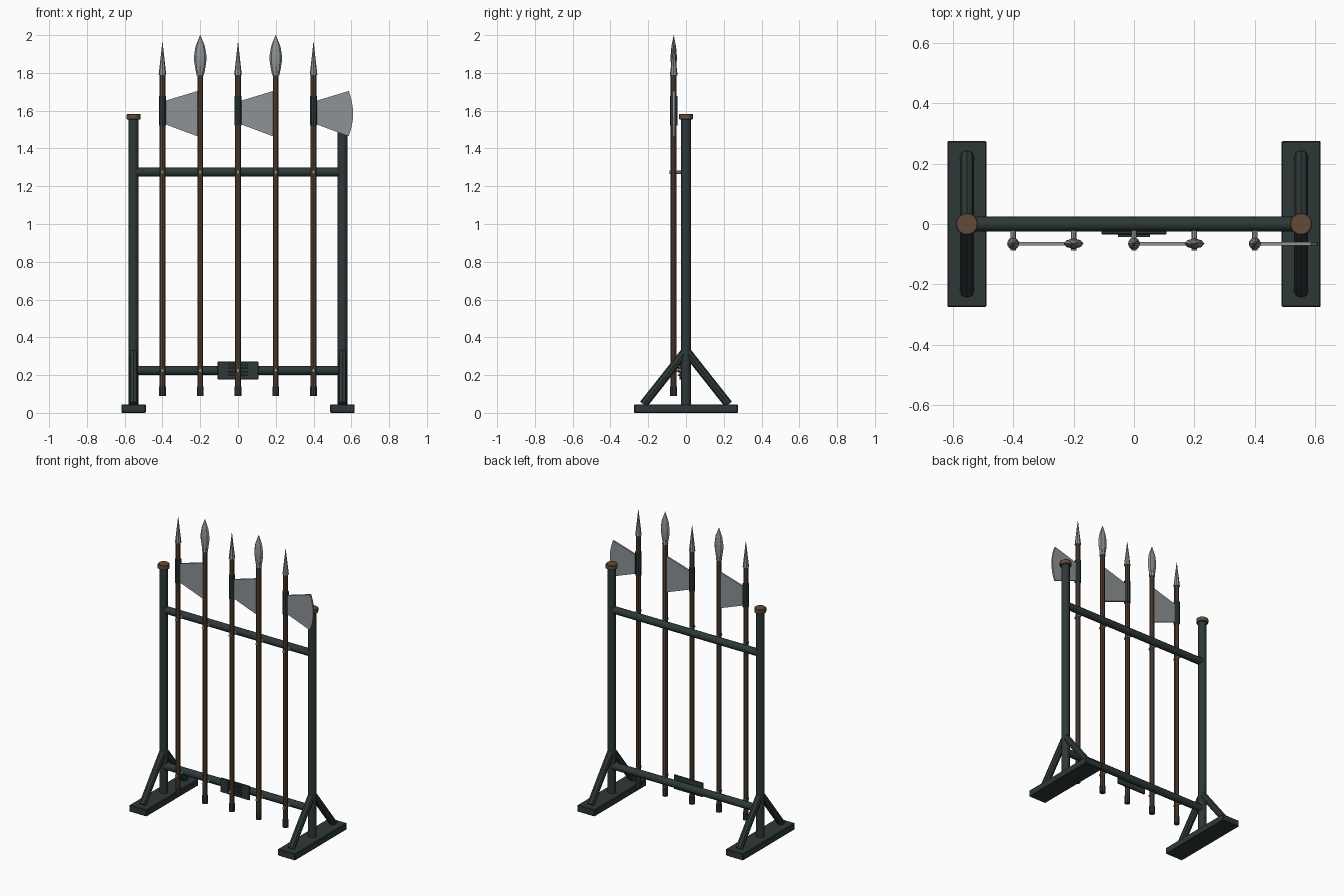
import bpy, bmesh, math
from mathutils import Vector

if "Cube" in bpy.data.objects:
    bpy.data.objects.remove(bpy.data.objects["Cube"])


def material(name, r, g, b):
    m = bpy.data.materials.new(name)
    m.diffuse_color = (r, g, b, 1)
    m.use_nodes = True
    m.node_tree.nodes["Principled BSDF"].inputs["Base Color"].default_value = m.diffuse_color
    return m


IRON = material("dark iron", 0.027, 0.040, 0.039)
WOOD = material("shaft wood", 0.100, 0.060, 0.037)
CAP = material("cap brown", 0.125, 0.071, 0.040)
STEEL = material("steel", 0.27, 0.29, 0.30)
PEG = material("peg metal", 0.33, 0.33, 0.31)
FERRULE = material("ferrule dark", 0.035, 0.043, 0.050)


def finish(name, bm, mat, smooth=False):
    bmesh.ops.recalc_face_normals(bm, faces=bm.faces)
    me = bpy.data.meshes.new(name)
    bm.to_mesh(me)
    bm.free()
    me.materials.append(mat)
    ob = bpy.data.objects.new(name, me)
    bpy.context.collection.objects.link(ob)
    if smooth:
        bpy.ops.object.select_all(action='DESELECT')
        ob.select_set(True)
        bpy.context.view_layer.objects.active = ob
        bpy.ops.object.shade_smooth_by_angle(angle=math.radians(35))
    return ob


def bevel(ob, width):
    mod = ob.modifiers.new("bevel", 'BEVEL')
    mod.width = width
    mod.segments = 1


def rod(name, a, b, r, mat, sides=12, r2=None, smooth=True):
    a, b = Vector(a), Vector(b)
    bm = bmesh.new()
    bmesh.ops.create_cone(bm, cap_ends=True, segments=sides, radius1=r,
                          radius2=r if r2 is None else r2, depth=(b - a).length)
    ob = finish(name, bm, mat, smooth)
    ob.location = (a + b) / 2
    ob.rotation_euler = (b - a).to_track_quat('Z', 'Y').to_euler()
    return ob


def box(name, lo, hi, mat, bev=0.0):
    bm = bmesh.new()
    bmesh.ops.create_cube(bm, size=1)
    for v in bm.verts:
        v.co = [l + (h - l) * (c + 0.5) for l, h, c in zip(lo, hi, v.co)]
    ob = finish(name, bm, mat)
    if bev:
        bevel(ob, bev)
    return ob


def lathe(name, x, y, profile, mat, flat=1.0, sides=8):
    # revolved (radius, z) profile, optionally flattened in y
    bm = bmesh.new()
    rings = []
    for r, z in profile:
        rings.append([bm.verts.new((x + r * math.cos(2 * math.pi * i / sides),
                                    y + flat * r * math.sin(2 * math.pi * i / sides), z))
                      for i in range(sides)])
    for p, q in zip(rings, rings[1:]):
        for i in range(sides):
            j = (i + 1) % sides
            bm.faces.new((p[i], p[j], q[j], q[i]))
    bm.faces.new(rings[0])
    bm.faces.new(rings[-1])
    return finish(name, bm, mat)


# Stand: feet, posts, caps and diagonal braces
for side, s in (("left", -1), ("right", 1)):
    x = 0.553 * s
    box(side + "_foot", (x - 0.065, -0.275, 0), (x + 0.065, 0.275, 0.045), IRON, 0.004)
    rod(side + "_post", (x, 0, 0.04), (x, 0, 1.56), 0.026, IRON)
    bevel(rod(side + "_post_cap", (x, 0, 1.553), (x, 0, 1.583), 0.037, CAP, 16), 0.003)
    for end, e in (("front", -1), ("back", 1)):
        rod(f"{side}_{end}_brace", (x, 0.225 * e, 0.045), (x, 0, 0.33), 0.023, IRON, 8, smooth=False)

# Horizontal rails
RAILS = (("lower", 0.225), ("upper", 1.275))
for name, z in RAILS:
    rod(name + "_rail", (-0.553, 0, z), (0.553, 0, z), 0.024, IRON)

# Slatted plate on the lower rail
box("rail_plate", (-0.108, -0.034, 0.177), (0.108, -0.022, 0.271), IRON, 0.002)
for i in range(4):
    z = 0.195 + i * 0.019
    box(f"plate_slat_{i}", (-0.053, -0.043, z), (0.053, -0.03, z + 0.009), IRON)

# Polearms
Y = -0.065
for n in range(5):
    x = -0.4 + 0.2 * n
    kind = "halberd" if n % 2 == 0 else "spear"
    tag = f"{kind}_{n + 1}"
    rod(tag + "_shaft", (x, Y, 0.12), (x, Y, 1.80), 0.016, WOOD, 10)
    rod(tag + "_ferrule", (x, Y, 0.09), (x, Y, 0.14), 0.0185, FERRULE, 10)
    for rail, z in RAILS:
        rod(f"{tag}_{rail}_peg", (x, -0.015, z), (x, -0.088, z), 0.009, PEG, 8)
    if kind == "spear":
        # flattened leaf-shaped head
        lathe(tag + "_head", x, Y,
              [(0.017, 1.785), (0.024, 1.81), (0.032, 1.86), (0.033, 1.89),
               (0.025, 1.94), (0.001, 2.0)], STEEL, 0.5)
        rod(tag + "_head_socket", (x, Y, 1.785), (x, Y, 1.98), 0.019, STEEL, 8, 0.001)
        continue
    # halberd spike, socket and curved axe blade
    rod(tag + "_spike", (x, Y, 1.79), (x, Y, 1.96), 0.02, STEEL, 8, 0.001, False)
    rod(tag + "_socket", (x, Y, 1.522), (x, Y, 1.677), 0.02, IRON, 10)
    pts = [(0.0, 1.53), (0.02, 1.526)]
    for i in range(9):
        t = i / 4 - 1
        pts.append((0.209 - 0.023 * t * t, 1.584 + 0.12 * t))
    pts += [(0.02, 1.654), (0.0, 1.645)]
    bm = bmesh.new()
    face = bm.faces.new([bm.verts.new((x + px, Y - 0.006, pz)) for px, pz in pts])
    new = bmesh.ops.extrude_face_region(bm, geom=[face])["geom"]
    bmesh.ops.translate(bm, vec=(0, 0.012, 0),
                        verts=[g for g in new if isinstance(g, bmesh.types.BMVert)])
    finish(tag + "_blade", bm, STEEL)
